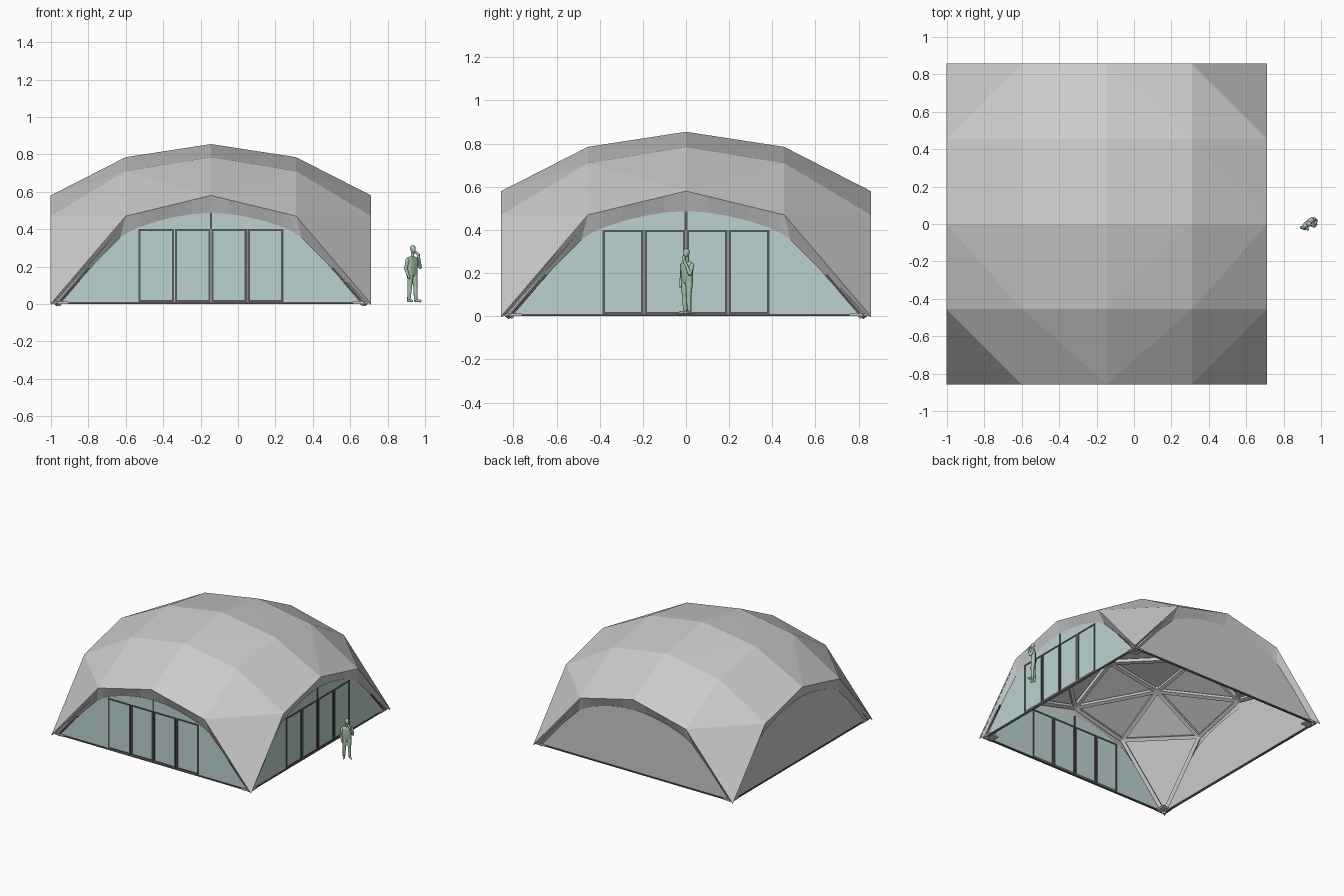
import bpy, bmesh, math
from mathutils import Vector, Matrix

if "Cube" in bpy.data.objects:
    bpy.data.objects.remove(bpy.data.objects["Cube"])

CX, H, Q = -0.145, 0.857, 0.455          # dome centre x, half width, inner grid line
GRID = [0, Q, H]
HEIGHT = [[.855, .785, .58], [.785, .71, .47], [.58, .47, .0]]


def material(name, rgb):
    m = bpy.data.materials.new(name)
    m.diffuse_color = (*rgb, 1)
    m.use_nodes = True
    m.node_tree.nodes["Principled BSDF"].inputs["Base Color"].default_value = m.diffuse_color
    return m


GLASS = material("glass", (.50, .64, .63))
DARK = material("dark_frame", (.10, .10, .10))
GREEN = material("figure_green", (.40, .56, .43))


def finish(bm, name, mat=None, offset=(CX, 0, 0), turn=0):
    me = bpy.data.meshes.new(name)
    bm.to_mesh(me)
    bm.free()
    ob = bpy.data.objects.new(name, me)
    bpy.context.collection.objects.link(ob)
    ob.location = offset
    ob.rotation_euler.z = turn
    if mat:
        me.materials.append(mat)
    return ob


def solidify(ob, t, off=-1):
    m = ob.modifiers.new("thickness", 'SOLIDIFY')
    m.thickness, m.offset = t, off


def box(bm, lo, hi):
    lo, hi = Vector(lo), Vector(hi)
    d = hi - lo
    mat = Matrix.Translation((lo + hi) / 2) @ Matrix.Diagonal((*d, 1))
    bmesh.ops.create_cube(bm, size=1, matrix=mat)


def bar(bm, a, b, w, d, up):
    """Rectangular bar from a to b."""
    z = (b - a).normalized()
    x = z.cross(up).normalized()
    y = z.cross(x)
    m = Matrix((x * w, y * d, z * (b - a).length)).transposed().to_4x4()
    bmesh.ops.create_cube(bm, size=1, matrix=Matrix.Translation((a + b) / 2) @ m)


# Roof shell: one quadrant of triangles turned four times
tris = ["00 10 01", "10 11 01", "10 20 11", "20 21 11",
        "01 11 02", "11 12 02", "11 21 12", "21 22 12"]
roof = bmesh.new()
for k in range(4):
    rot = Matrix.Rotation(k * math.pi / 2, 3, 'Z')
    for t in tris:
        roof.faces.new([roof.verts.new(rot @ Vector(
            (GRID[int(c[0])], GRID[int(c[1])], HEIGHT[int(c[0])][int(c[1])])))
            for c in t.split()])
bmesh.ops.remove_doubles(roof, verts=roof.verts, dist=1e-4)
bmesh.ops.recalc_face_normals(roof, faces=roof.faces)
roof.normal_update()

# Beams under every roof edge
beams = bmesh.new()
for e in roof.edges:
    a, b = (v.co * .96 for v in e.verts)
    n = sum((f.normal for f in e.link_faces), Vector())
    bar(beams, a, b, .026, .03, n)
# Node discs where beams meet
for v in roof.verts:
    if not v.is_boundary:
        m = Matrix.Translation(v.co * .955) @ v.normal.to_track_quat('Z', 'Y').to_matrix().to_4x4()
        bmesh.ops.create_cone(beams, cap_ends=True, segments=12, radius1=.03,
                              radius2=.03, depth=.034, matrix=m)
finish(beams, "roof_beams")
if roof.faces[0].normal.z < 0:
    bmesh.ops.reverse_faces(roof, faces=roof.faces)
solidify(finish(roof, "roof_shell"), .008)

# Wall arch and matching roof-edge points, right half from the ground up
ARCH = [(.825, .012), (.485, .355), (.44, .385), (.385, .41), (.29, .442),
        (.2, .464), (.1, .481), (0, .487)]
EDGE_U = [H, Q, .43, .385, .29, .2, .1, 0]
EDGE = [(u, 0 if u == H else .58 - .11 * u / Q) for u in EDGE_U]


def mirrored(half):
    return half + [(-u, z) for u, z in half[-2::-1]]


INSET = .03
Y = -H + INSET
sides = [("front", 0, True), ("right", 1, True), ("back", 2, False), ("left", 3, False)]
for name, k, glazed in sides:
    turn = k * math.pi / 2
    # Wall panel
    bm = bmesh.new()
    pts = [(.825, 0)] + mirrored(ARCH) + [(-.825, 0)]
    bm.faces.new([bm.verts.new((u, Y, z)) for u, z in pts])
    solidify(finish(bm, name + "_wall", GLASS if glazed else None, turn=turn), .006, 0)

    # Sloped soffit between roof edge and wall
    bm = bmesh.new()
    inner = [bm.verts.new((u, Y, z)) for u, z in mirrored(ARCH)]
    outer = [bm.verts.new((u, -H, z)) for u, z in mirrored(EDGE)]
    for i in range(len(inner) - 1):
        bm.faces.new((outer[i], inner[i], inner[i + 1], outer[i + 1]))
    finish(bm, name + "_soffit", turn=turn)

    # Sill and corner struts
    bm = bmesh.new()
    box(bm, (-.83, Y - .008, 0), (.83, Y + .008, .01))
    if glazed:
        for s in (-1, 1):
            bar(bm, Vector((s * .81, Y - .004, .015)), Vector((s * .65, Y - .004, .19)),
                .012, .012, Vector((0, 1, 0)))
        # Four door leaves, each a frame, plus the head mullion
        w = .195
        for i in range(-2, 2):
            l, r = i * w + .002, (i + 1) * w - .002
            y0, y1, t = Y - .008, Y + .008, .012
            box(bm, (l, y0, .01), (l + t, y1, .4))
            box(bm, (r - t, y0, .01), (r, y1, .4))
            box(bm, (l + t, y0, .01), (r - t, y1, .02))
            box(bm, (l + t, y0, .39), (r - t, y1, .4))
        box(bm, (-.006, Y - .006, .4), (.006, Y + .006, .485))
    finish(bm, name + "_frame", DARK, turn=turn)

# Corner foot plates
bm = bmesh.new()
for sx in (-1, 1):
    for sy in (-1, 1):
        c = Vector((sx * .8, sy * .8, .006))
        box(bm, c - Vector((.04, .04, .006)), c + Vector((.04, .04, .006)))
        box(bm, c - Vector((.015, .015, 0)), c + Vector((.015, .015, .03)))
finish(bm, "foot_plates")

# Standing figure: each part is a hull around a few spheres (x, y, z, radius)
body = {
    "torso": [(-.022, 0, .238, .015), (.022, 0, .238, .015), (-.016, 0, .16, .016), (.016, 0, .16, .016)],
    "neck": [(0, 0, .25, .009), (0, -.004, .275, .009)],
    "head": [(0, -.004, .298, .016), (0, -.009, .284, .012)],
    "left_thigh": [(-.015, 0, .155, .017), (-.018, 0, .09, .012)],
    "left_shin": [(-.018, 0, .09, .012), (-.02, .006, .022, .009)],
    "right_thigh": [(.015, 0, .155, .017), (.018, -.006, .09, .012)],
    "right_shin": [(.018, -.006, .09, .012), (.02, -.004, .022, .009)],
    "left_shoe": [(-.02, .008, .018, .008), (-.024, -.022, .016, .007)],
    "right_shoe": [(.02, -.002, .018, .008), (.026, -.034, .016, .007)],
    "left_upper_arm": [(-.034, 0, .236, .011), (-.042, .006, .188, .009)],
    "left_forearm": [(-.042, .006, .188, .009), (-.034, -.012, .14, .007)],
    "right_upper_arm": [(.034, 0, .236, .011), (.04, -.018, .196, .009)],
    "right_forearm": [(.04, -.018, .196, .009), (.014, -.034, .262, .007)],
    "right_hand": [(.014, -.034, .262, .008), (.006, -.026, .275, .007)],
}
figure = bmesh.new()
for part in body.values():
    bm = bmesh.new()
    for x, y, z, r in part:
        bmesh.ops.create_icosphere(bm, subdivisions=2, radius=r,
                                   matrix=Matrix.Translation((x, y, z)))
    bmesh.ops.delete(bm, geom=bm.faces[:], context='FACES_ONLY')
    bmesh.ops.delete(bm, geom=bm.edges[:], context='EDGES_FACES') if bm.edges else None
    if not bm.verts:
        for x, y, z, r in part:
            bmesh.ops.create_icosphere(bm, subdivisions=2, radius=r,
                                       matrix=Matrix.Translation((x, y, z)))
    res = bmesh.ops.convex_hull(bm, input=bm.verts[:])
    loose = {g for g in res["geom_interior"] + res["geom_unused"]
             if isinstance(g, bmesh.types.BMVert)}
    bmesh.ops.delete(bm, geom=list(loose), context='VERTS')
    tmp = bpy.data.meshes.new("tmp")
    bm.to_mesh(tmp)
    bm.free()
    figure.from_mesh(tmp)
    bpy.data.meshes.remove(tmp)
person = finish(figure, "standing_figure", GREEN, (.932, .005, 0), math.radians(42))
bpy.context.view_layer.objects.active = person
person.select_set(True)
bpy.ops.object.shade_smooth_by_angle(angle=math.radians(40))
